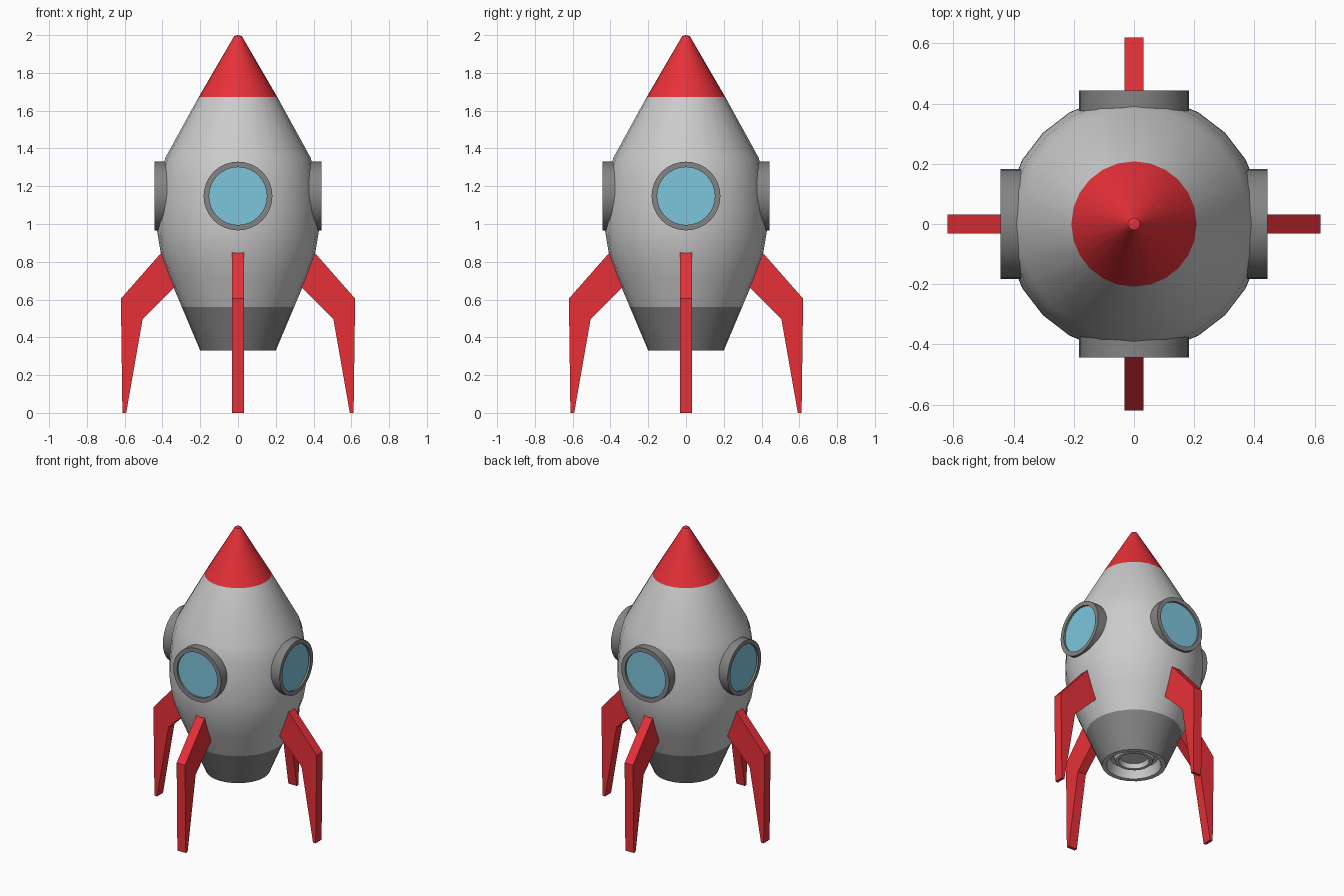
import bpy, bmesh
from math import sin, cos, pi, radians
from mathutils import Matrix, Vector

if "Cube" in bpy.data.objects:
    bpy.data.objects.remove(bpy.data.objects["Cube"])

SIDES = 24


def material(name, rgb):
    m = bpy.data.materials.new(name)
    m.diffuse_color = (*rgb, 1)
    m.use_nodes = True
    m.node_tree.nodes["Principled BSDF"].inputs["Base Color"].default_value = m.diffuse_color
    return m


red = material("red paint", (0.8, 0.03, 0.04))
blue = material("window glass", (0.2, 0.56, 0.72))
dark = material("dark metal", (0.23, 0.23, 0.23))


def finish(name, bm, mat=None, matrix=Matrix(), angle=None):
    bmesh.ops.recalc_face_normals(bm, faces=bm.faces)
    bm.transform(matrix)
    me = bpy.data.meshes.new(name)
    bm.to_mesh(me)
    bm.free()
    ob = bpy.data.objects.new(name, me)
    bpy.context.collection.objects.link(ob)
    if mat:
        me.materials.append(mat)
    if angle:
        bpy.ops.object.select_all(action='DESELECT')
        ob.select_set(True)
        bpy.context.view_layer.objects.active = ob
        bpy.ops.object.shade_smooth_by_angle(angle=radians(angle))
    return ob


def revolve(name, profile, mat=None, matrix=Matrix(), angle=35, closed=False, sides=SIDES):
    """Spin (radius, height) points around z."""
    bm = bmesh.new()
    pts = profile + profile[:1] if closed else profile
    verts = [bm.verts.new((r, 0, z)) for r, z in pts]
    edges = [bm.edges.new(p) for p in zip(verts, verts[1:])]
    bmesh.ops.spin(bm, geom=verts + edges, cent=(0, 0, 0), axis=(0, 0, 1),
                   angle=2 * pi, steps=sides, use_duplicate=False)
    bmesh.ops.remove_doubles(bm, verts=bm.verts, dist=1e-4)
    return finish(name, bm, mat, matrix, angle)


# Hull, nose cone and dark tail band
revolve("hull", [(0.297, 0.56), (0.365, 0.72), (0.408, 0.84), (0.428, 0.96),
                 (0.427, 1.1), (0.412, 1.24), (0.385, 1.35), (0.208, 1.672)])
revolve("nose_cone", [(0.208, 1.672), (0.02, 1.995), (0, 2.0)], red)
revolve("tail_band", [(0.297, 0.56), (0.2, 0.33)], dark)

# Recessed engine under the tail
revolve("engine_nozzle", [(0.2, 0.33), (0.17, 0.33), (0.15, 0.39), (0.125, 0.39),
                          (0.115, 0.36), (0.095, 0.36), (0.085, 0.39), (0, 0.39)])

# Bent leg outline in the radial plane: (distance from axis, height)
LEG = [(0.36, 0.855), (0.40, 0.855), (0.62, 0.605), (0.612, 0), (0.592, 0),
       (0.505, 0.497), (0.335, 0.665)]


def leg(name, turn):
    bm = bmesh.new()
    face = bm.faces.new([bm.verts.new((x, -0.032, z)) for x, z in LEG])
    ext = bmesh.ops.extrude_face_region(bm, geom=[face], use_keep_orig=True)
    moved = [v for v in ext["geom"] if isinstance(v, bmesh.types.BMVert)]
    bmesh.ops.translate(bm, verts=moved, vec=(0, 0.064, 0))
    finish(name, bm, red, turn)


# Four legs and four portholes around the hull
for i, side in enumerate(("right", "back", "left", "front")):
    turn = Matrix.Rotation(i * pi / 2, 4, 'Z')
    leg(side + "_leg", turn)
    outward = turn @ Matrix.Translation((0, 0, 1.148)) @ Matrix.Rotation(pi / 2, 4, 'Y')
    revolve(side + "_window_frame", [(0.182, 0.36), (0.182, 0.443), (0.153, 0.443), (0.153, 0.36)],
            dark, outward, closed=True, sides=32)
    revolve(side + "_window_glass", [(0.155, 0.43), (0, 0.43)], blue, outward, sides=32)
